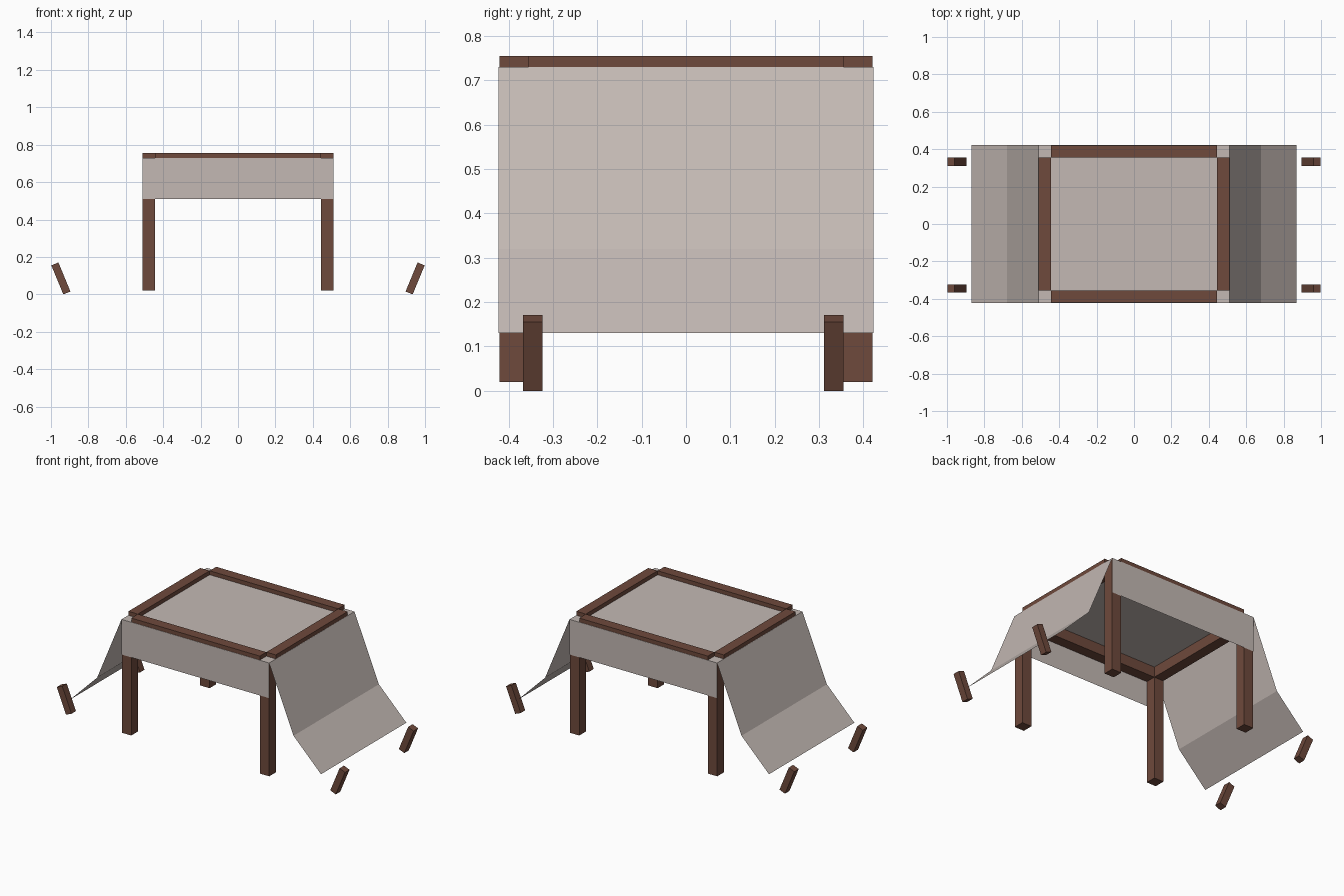
import bpy
import bmesh
import math
from mathutils import Matrix, Vector

if "Cube" in bpy.data.objects:
    bpy.data.objects.remove(bpy.data.objects["Cube"])


def material(name, rgb):
    m = bpy.data.materials.new(name)
    m.diffuse_color = (*rgb, 1.0)
    m.use_nodes = True
    m.node_tree.nodes["Principled BSDF"].inputs["Base Color"].default_value = m.diffuse_color
    return m


WOOD = material("brown wood", (0.156, 0.067, 0.045))
CLOTH = material("pale cloth", (0.55, 0.485, 0.456))


def finish(name, bm, mat):
    mesh = bpy.data.meshes.new(name)
    bm.to_mesh(mesh)
    bm.free()
    mesh.materials.append(mat)
    obj = bpy.data.objects.new(name, mesh)
    bpy.context.collection.objects.link(obj)
    return obj


def box(name, centre, size, tilt=0.0):
    bm = bmesh.new()
    bmesh.ops.create_cube(bm, size=1.0)
    place = (Matrix.Translation(Vector(centre)) @ Matrix.Rotation(tilt, 4, 'Y')
             @ Matrix.Diagonal((*size, 1.0)))
    bmesh.ops.transform(bm, matrix=place, verts=bm.verts)
    return finish(name, bm, WOOD)


HX, HY = 0.51, 0.42      # half size of the frame
POST = 0.065             # post and rail width
ROOF = 0.73              # height of the cloth roof
FOOT = 0.02              # height of the post bottoms
RAIL_LOW, RAIL_TOP = 0.665, 0.755

# Corner posts
for sx, side in ((-1, "left"), (1, "right")):
    for sy, end in ((-1, "front"), (1, "back")):
        top = ROOF - 0.002
        box(f"{end}_{side}_post",
            (sx * (HX - POST / 2), sy * (HY - POST / 2), (FOOT + top) / 2),
            (POST, POST, top - FOOT))

# Roof rails between the posts, standing slightly above the cloth
rail_z, rail_h = (RAIL_LOW + RAIL_TOP) / 2, RAIL_TOP - RAIL_LOW
for s, end, side in ((-1, "front", "left"), (1, "back", "right")):
    box(f"{end}_rail", (0, s * (HY - POST / 2), rail_z),
        (2 * (HX - POST), POST, rail_h))
    box(f"{side}_rail", (s * (HX - POST / 2), 0, rail_z),
        (POST, 2 * (HY - POST), rail_h))

# Cloth: a bent profile swept front to back, plus short front and back flaps
bm = bmesh.new()
cx, cy = HX + 0.001, HY + 0.002
half = [(cx, ROOF), (0.68, 0.32), (0.87, 0.13)]
profile = [(-x, z) for x, z in reversed(half)] + half
rows = [[bm.verts.new((x, y, z)) for x, z in profile] for y in (-cy, cy)]
for i in range(len(profile) - 1):
    bm.faces.new((rows[0][i], rows[0][i + 1], rows[1][i + 1], rows[1][i]))
for row in rows:
    a, b = row[2], row[3]
    low = [bm.verts.new((v.co.x, v.co.y, 0.51)) for v in (a, b)]
    bm.faces.new((a, b, low[1], low[0]))
bmesh.ops.recalc_face_normals(bm, faces=bm.faces)
# Make the roof side face upward
if max(bm.faces, key=lambda f: f.calc_center_median().z).normal.z < 0:
    bmesh.ops.reverse_faces(bm, faces=bm.faces)
finish("cloth_cover", bm, CLOTH)

# Ground pegs leaning outward
for sx, side in ((-1, "left"), (1, "right")):
    for y, end in ((-0.345, "front"), (0.333, "back")):
        box(f"{end}_{side}_peg", (sx * 0.947, y, 0.085),
            (0.041, 0.044, 0.168), sx * math.radians(22.5))
